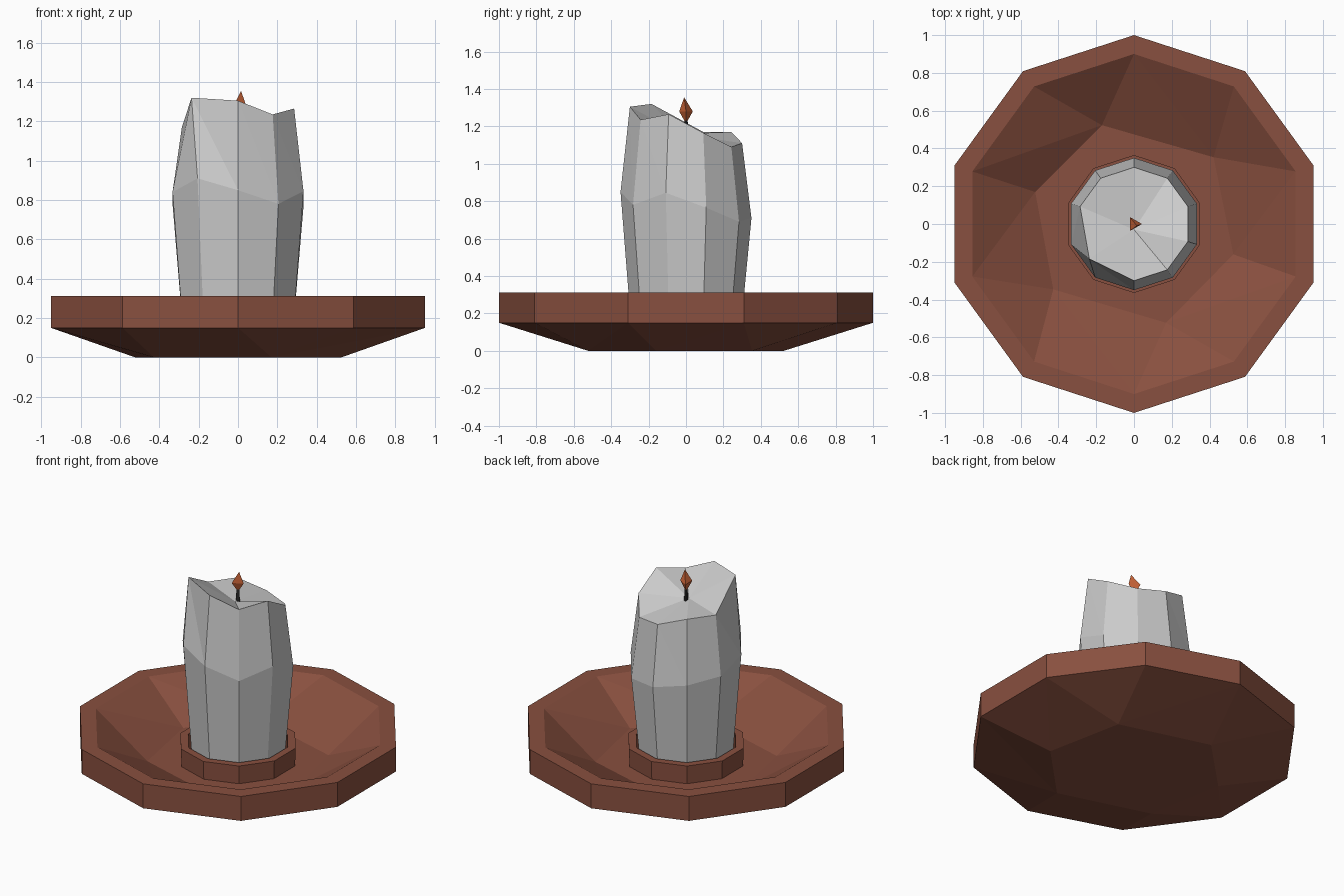
import bpy, bmesh
from math import cos, sin, radians

if "Cube" in bpy.data.objects:
    bpy.data.objects.remove(bpy.data.objects["Cube"])


def ring(r, z, angles=None):
    # Ten-sided ring by default; otherwise one point per given angle
    angles = angles or [-18 + 36 * i for i in range(10)]
    return [(r * cos(radians(a)), r * sin(radians(a)), z) for a in angles], angles


def material(name, rgb):
    m = bpy.data.materials.new(name)
    m.diffuse_color = (*rgb, 1)
    m.use_nodes = True
    m.node_tree.nodes["Principled BSDF"].inputs["Base Color"].default_value = m.diffuse_color
    return m


def loft(name, rings, mat=None, cap=True):
    """Skin a stack of rings (unequal counts are zipped by angle)."""
    bm = bmesh.new()
    stack = [([bm.verts.new(p) for p in pts], ang) for pts, ang in rings]
    for (a, aa), (b, ab) in zip(stack, stack[1:]):
        n, m = len(a), len(b)
        if n == m:
            for i in range(n):
                k = (i + 1) % n
                bm.faces.new((a[i], a[k], b[k], b[i]))
            continue
        if m == 1 or n == 1:
            loop, tip = (a, b[0]) if m == 1 else (b, a[0])
            for i in range(len(loop)):
                bm.faces.new((loop[i], loop[(i + 1) % len(loop)], tip))
            continue
        i = j = 0
        while i < n or j < m:
            na = aa[i + 1] if i + 1 < n else aa[0] + 360
            nb = ab[j + 1] if j + 1 < m else ab[0] + 360
            if j >= m or (i < n and na <= nb):
                bm.faces.new((a[i], a[(i + 1) % n], b[j % m]))
                i += 1
            else:
                bm.faces.new((a[i % n], b[(j + 1) % m], b[j]))
                j += 1
    if cap:
        for loop in (stack[0][0], stack[-1][0]):
            if len(loop) > 2:
                bm.faces.new(loop)
    bmesh.ops.recalc_face_normals(bm, faces=bm.faces)
    me = bpy.data.meshes.new(name)
    bm.to_mesh(me)
    bm.free()
    if mat:
        me.materials.append(mat)
    ob = bpy.data.objects.new(name, me)
    bpy.context.collection.objects.link(ob)
    return ob


brown = material("clay_brown", (0.25, 0.08, 0.05))
orange = material("flame_orange", (0.6, 0.13, 0.04))
black = material("wick_black", (0.02, 0.02, 0.02))

# Dish: decagonal rim narrowing to a six-sided foot, hollow inside
hexa = [-17, 40, 108, 162, 219, 288]
loft("dish", [ring(0.55, 0, hexa), ring(1, 0.15), ring(1, 0.313),
              ring(0.9, 0.313), ring(0.55, 0.1, hexa)], brown)

# Collar holding the candle
loft("collar", [ring(0.36, 0.07), ring(0.365, 0.22),
                ring(0.315, 0.22), ring(0.315, 0.07)], brown)

# Candle: bulging middle and an uneven melted top, heights listed round the ring
mid, mid_ang = ring(0.35, 0)
mid_z = [0.845, 0.765, 0.69, 0.71, 0.75, 0.78, 0.84, 0.91, 0.85, 0.78]
mid = [(x, y, z) for (x, y, _), z in zip(mid, mid_z)]
top, top_ang = ring(0.3, 0, [-18, 18, 54, 90, 126, 162, 218, 270, 306])
top_z = [1.265, 1.165, 1.09, 1.11, 1.17, 1.17, 1.32, 1.305, 1.235]
top = [(x, y, z) for (x, y, _), z in zip(top, top_ang and top_z)]
loft("candle", [ring(0.29, 0.09), (mid, mid_ang), (top, top_ang),
                ([(0, -0.03, 1.16)], [0])])

# Wick and three-sided flame
tri = [0, 120, 240]
loft("wick", [ring(0.015, 1.14, tri), ring(0.01, 1.24, tri)], black)
loft("flame", [([(0, 0, 1.215)], [0]), ring(0.042, 1.28, tri),
               ([(0.015, -0.01, 1.355)], [0])], orange)
